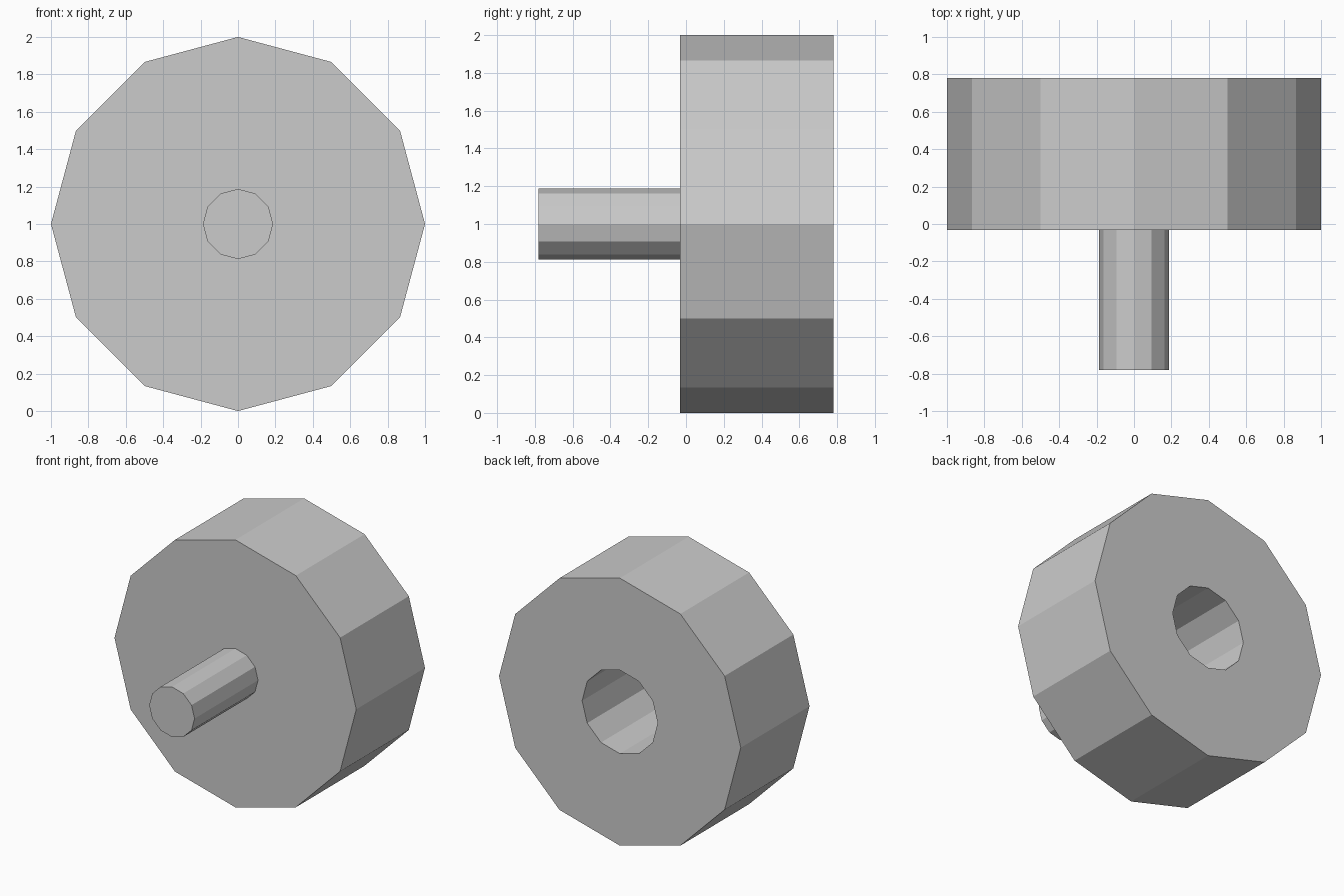
import bpy
import bmesh
from math import cos, sin, pi

SIDES = 12
CENTRE_Z = 1.0

old = bpy.data.objects.get("Cube")
if old:
    bpy.data.objects.remove(old, do_unlink=True)

# Single plain grey material
grey = bpy.data.materials.new("plain_grey")
grey.use_nodes = True
colour = (0.6, 0.6, 0.6, 1.0)
grey.diffuse_color = colour
grey.node_tree.nodes["Principled BSDF"].inputs["Base Color"].default_value = colour


def lathe(name, profile, cap_start=True, cap_end=True):
    """Revolve (radius, y) points around the y axis into a flat-sided solid."""
    bm = bmesh.new()
    rings = []
    for radius, y in profile:
        ring = []
        for i in range(SIDES):
            a = 2 * pi * i / SIDES
            ring.append(bm.verts.new((radius * cos(a), y, CENTRE_Z + radius * sin(a))))
        rings.append(ring)
    for a, b in zip(rings, rings[1:]):
        for i in range(SIDES):
            j = (i + 1) % SIDES
            bm.faces.new((a[i], a[j], b[j], b[i]))
    if cap_start:
        bm.faces.new(rings[0])
    if cap_end:
        bm.faces.new(rings[-1])
    bmesh.ops.recalc_face_normals(bm, faces=bm.faces)
    mesh = bpy.data.meshes.new(name)
    bm.to_mesh(mesh)
    bm.free()
    mesh.materials.append(grey)
    obj = bpy.data.objects.new(name, mesh)
    bpy.context.collection.objects.link(obj)
    return obj


FRONT, BACK, TIP = -0.031, 0.781, -0.781
PEG_R, HOLE_R, HOLE_DEPTH = 0.1875, 0.3125, 0.75

# Drum with a blind socket in its back, and the peg rising from its front face
lathe("drum", [(PEG_R, FRONT), (1.0, FRONT), (1.0, BACK),
               (HOLE_R, BACK), (HOLE_R, BACK - HOLE_DEPTH)])
lathe("peg", [(PEG_R, TIP), (PEG_R, FRONT)], cap_end=False)
